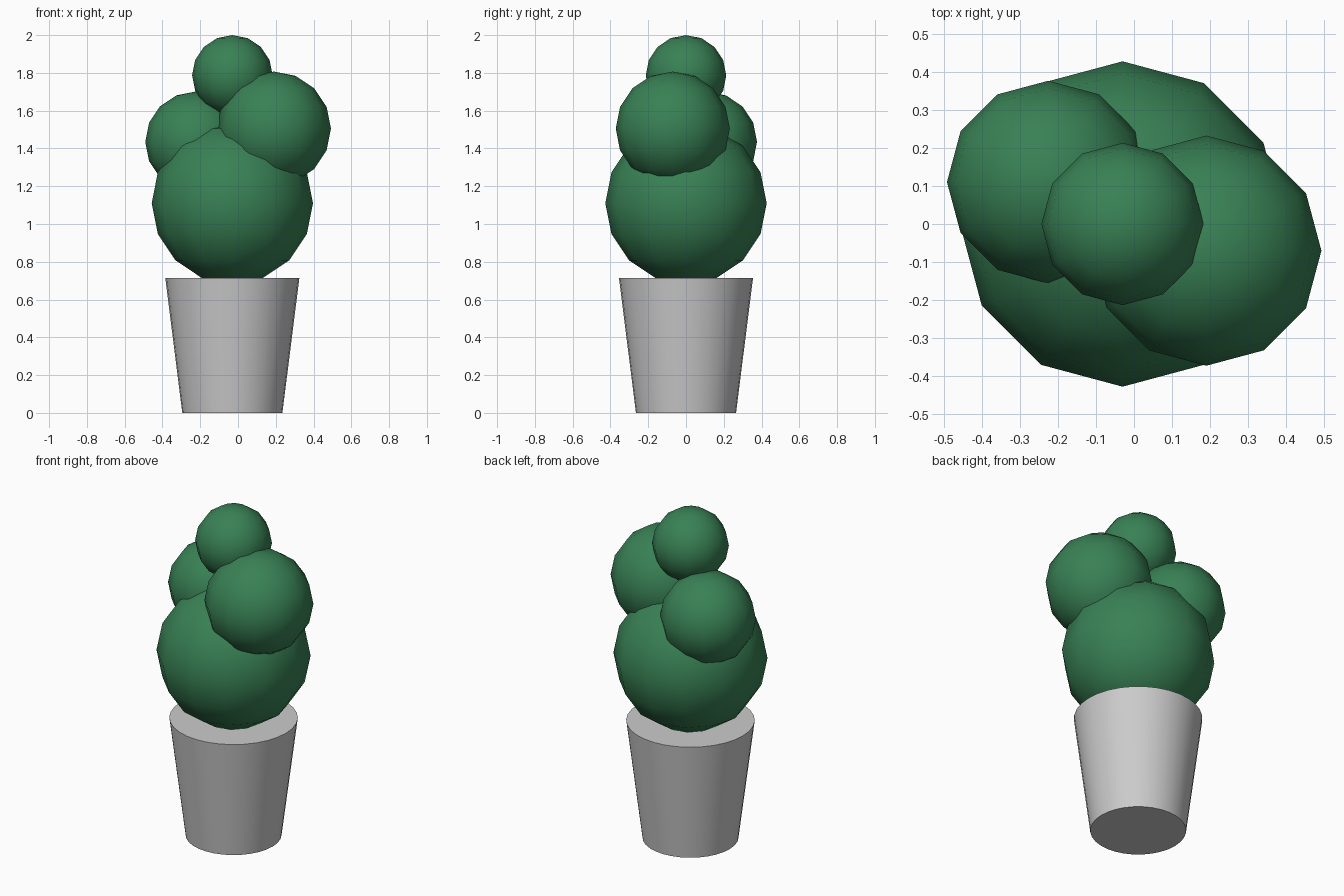
import bpy
import math

if "Cube" in bpy.data.objects:
    bpy.data.objects.remove(bpy.data.objects["Cube"])

AXIS_X = -0.03  # pot and trunk line sit slightly left of the overall centre

leaf_green = bpy.data.materials.new("leaf_green")
leaf_green.diffuse_color = (0.04, 0.22, 0.09, 1.0)
leaf_green.use_nodes = True
leaf_green.node_tree.nodes["Principled BSDF"].inputs["Base Color"].default_value = leaf_green.diffuse_color


def foliage(name, center, radius):
    """Smooth-shaded low-poly ball of leaves."""
    bpy.ops.mesh.primitive_uv_sphere_add(segments=12, ring_count=8,
                                         radius=radius, location=center)
    ball = bpy.context.object
    ball.name = name
    ball.data.materials.append(leaf_green)
    bpy.ops.object.shade_smooth()


# Tapered pot with a closed flat top
POT_HEIGHT = 0.715
bpy.ops.mesh.primitive_cone_add(vertices=32, radius1=0.265, radius2=0.355,
                                depth=POT_HEIGHT,
                                location=(AXIS_X, 0, POT_HEIGHT / 2))
bpy.context.object.name = "pot"
bpy.ops.object.shade_smooth_by_angle(angle=math.radians(30))

# Stacked foliage balls
foliage("foliage_base", (AXIS_X, 0, 1.11), 0.427)
foliage("foliage_right", (0.19, -0.07, 1.505), 0.302)
foliage("foliage_left", (-0.225, 0.11, 1.435), 0.266)
foliage("foliage_top", (AXIS_X, 0, 1.787), 0.213)
